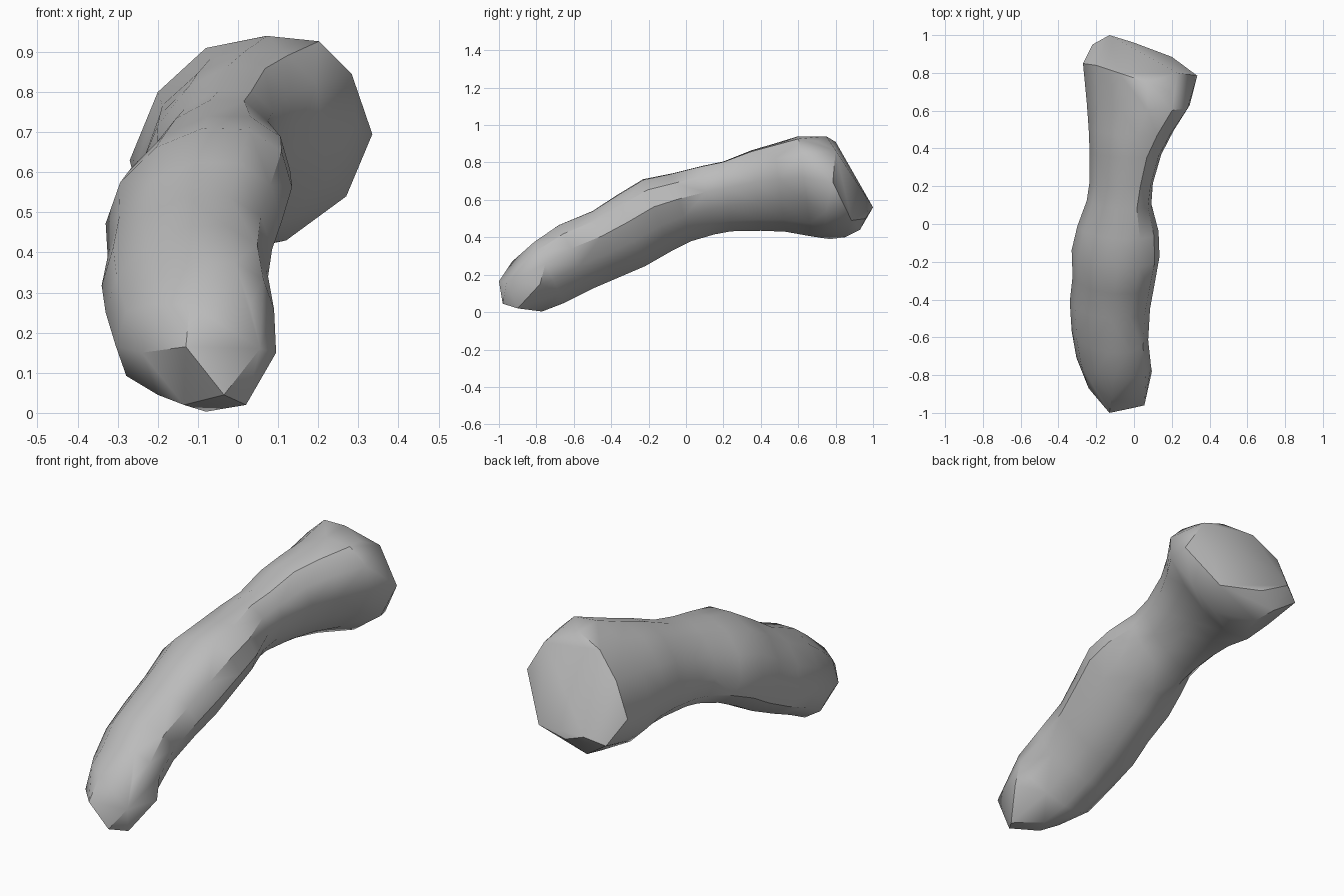
import bpy, bmesh, math
from mathutils import Vector

cube = bpy.data.objects.get("Cube")
if cube:
    bpy.data.objects.remove(cube, do_unlink=True)

stone = bpy.data.materials.new("plain grey")
stone.use_nodes = True
stone.diffuse_color = (0.5, 0.5, 0.5, 1)
stone.node_tree.nodes["Principled BSDF"].inputs["Base Color"].default_value = (0.5, 0.5, 0.5, 1)

# Cross-sections: top y, top z, bottom y, bottom z, x min, x max, lean
SECTIONS = [
    (-.81, .375, -.65, .05, -.305, .09, 0),
    (-.68, .465, -.50, .125, -.33, .075, 0),
    (-.50, .54, -.36, .185, -.34, .085, 0),
    (-.37, .625, -.22, .245, -.325, .11, 0),
    (-.23, .71, -.08, .325, -.33, .135, .01),
    (-.08, .74, .03, .38, -.30, .13, .01),
    (.08, .78, .15, .415, -.25, .092, .01),
    (.20, .805, .24, .432, -.235, .10, .02),
    (.35, .865, .40, .435, -.235, .145, .02),
    (.47, .90, .53, .43, -.24, .21, .03),
    (.60, .94, .67, .405, -.25, .295, .05),
]
# Corners of the two chiselled ends
TIP = [(-.13, -1, .165), (-.035, -.98, .045), (.055, -.96, .16), (.02, -.9, .02),
       (.095, -.78, .15), (-.08, -.77, .003), (-.135, -.87, .02), (-.2, -.8, .045),
       (-.24, -.87, .15), (-.12, -.93, .27), (.03, -.88, .27), (-.22, -.85, .27)]
HEAD = [(.335, .785, .695), (.23, .8, .865), (.19, .7, .915), (.07, .75, .94),
        (-.08, .8, .91), (-.2, .84, .8), (-.27, .85, .63), (-.22, .95, .52),
        (-.13, 1, .56), (0, .96, .5), (.2, .885, .49), (-.1, .93, .44),
        (-.05, .85, .4), (-.07, .77, .39), (.27, .75, .54), (.12, .75, .43),
        (-.2, .77, .47)]
SIDES = 12
ROLL = 0.045


def oval(bm, section):
    """One rolled oval section, tucked in below its left side."""
    ty, tz, by, bz, x0, x1, lean = section
    centre = Vector(((x0 + x1) / 2, (ty + by) / 2, (tz + bz) / 2))
    up = Vector((lean, (ty - by) / 2, (tz - bz) / 2))
    side = Vector(((x1 - x0) / 2, 0, 0)) + up * (ROLL / up.z)
    side.x = (x1 - x0) / 2
    verts = []
    for i in range(SIDES):
        a = math.tau * i / SIDES
        c, s = math.cos(a), math.sin(a)
        bulge = 0.94 if c > 0.1 and s < -0.1 else 1
        verts.append(bm.verts.new(centre + (side * c + up * s) * bulge))
    return verts


def faceted_end(bm, ring, corners):
    """Close a section with a convex shell through the given corners."""
    verts = ring + [bm.verts.new(c) for c in corners]
    hull = bmesh.ops.convex_hull(bm, input=verts)
    rim = set(ring)
    seal = [g for g in hull["geom"]
            if isinstance(g, bmesh.types.BMFace) and rim.issuperset(g.verts)]
    bmesh.ops.delete(bm, geom=seal, context='FACES_ONLY')


# Bent shaft with a wedge tip and a swollen, bluntly cut head
bm = bmesh.new()
rings = [oval(bm, s) for s in SECTIONS]
faceted_end(bm, rings[0], TIP)
faceted_end(bm, rings[-1], HEAD)
for a, b in zip(rings, rings[1:]):
    for i in range(SIDES):
        j = (i + 1) % SIDES
        bm.faces.new((a[i], a[j], b[j], b[i]))
bmesh.ops.triangulate(bm, faces=[f for f in bm.faces if len(f.verts) == 4])
bmesh.ops.delete(bm, geom=[e for e in bm.edges if not e.link_faces], context='EDGES')
bmesh.ops.delete(bm, geom=[v for v in bm.verts if not v.link_faces], context='VERTS')
bmesh.ops.recalc_face_normals(bm, faces=bm.faces)
mesh = bpy.data.meshes.new("curved_shaft")
bm.to_mesh(mesh)
bm.free()
mesh.materials.append(stone)
shaft = bpy.data.objects.new("curved_shaft", mesh)
bpy.context.collection.objects.link(shaft)

bpy.ops.object.select_all(action='DESELECT')
shaft.select_set(True)
bpy.context.view_layer.objects.active = shaft
bpy.ops.object.shade_smooth_by_angle(angle=math.radians(38))
